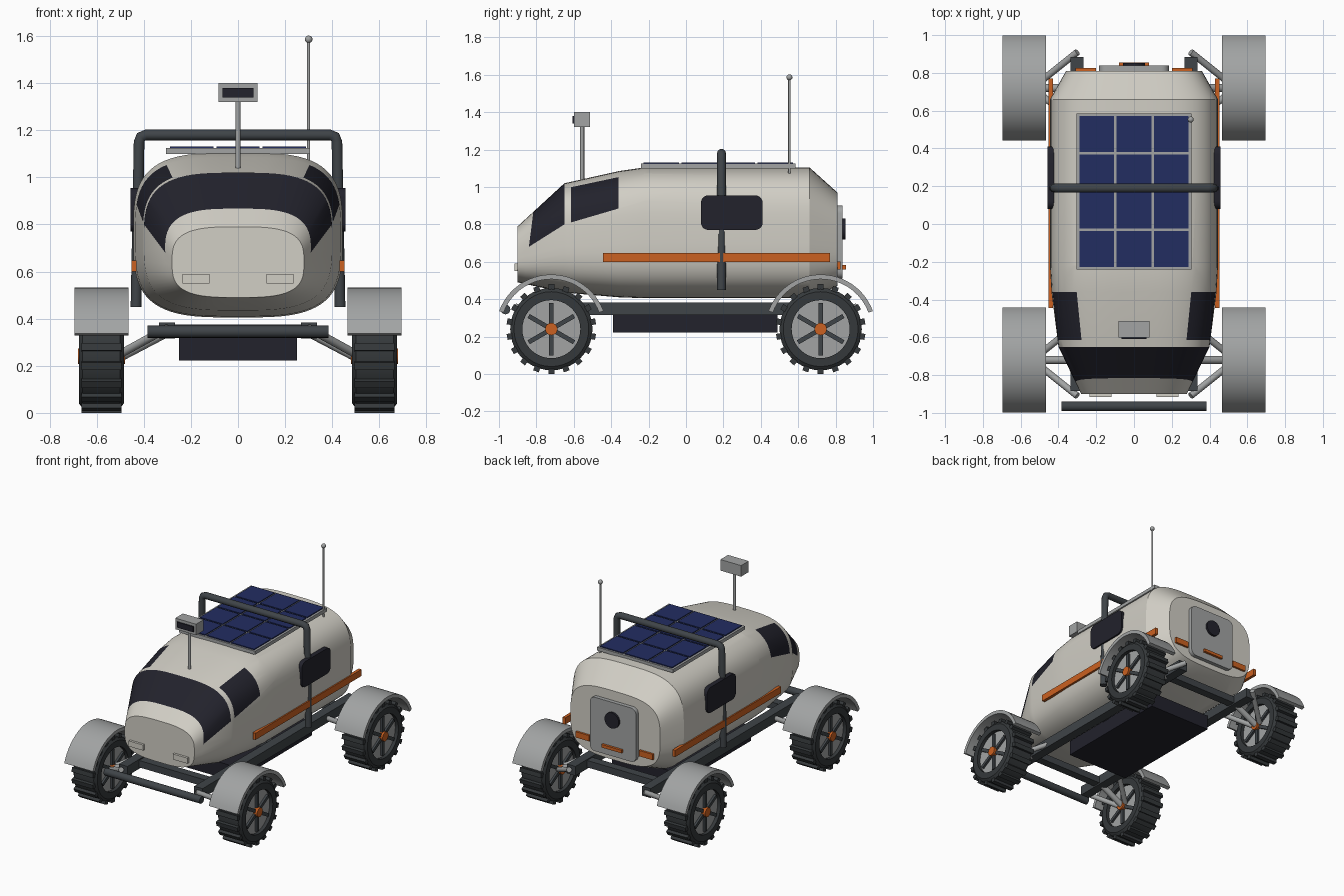
import bpy, bmesh, math
from mathutils import Vector, Matrix

if "Cube" in bpy.data.objects:
    bpy.data.objects.remove(bpy.data.objects["Cube"], do_unlink=True)


def material(name, r, g, b):
    m = bpy.data.materials.new(name)
    m.use_nodes = True
    m.diffuse_color = (r, g, b, 1)
    node = next(n for n in m.node_tree.nodes if n.type == 'BSDF_PRINCIPLED')
    node.inputs["Base Color"].default_value = (r, g, b, 1)
    return m


CREAM = material("cream_paint", .64, .62, .56)
GLASS = material("dark_glass", .016, .016, .025)
METAL = material("light_metal", .36, .37, .37)
FRAME = material("frame_grey", .05, .058, .065)
TYRE = material("tyre_rubber", .035, .04, .043)
ORANGE = material("orange_trim", .6, .12, .015)
SOLAR = material("solar_blue", .016, .026, .12)


def finish(name, bm, *mats, smooth=None, loc=(0, 0, 0)):
    bmesh.ops.recalc_face_normals(bm, faces=bm.faces)
    me = bpy.data.meshes.new(name)
    bm.to_mesh(me)
    bm.free()
    for m in mats:
        me.materials.append(m)
    ob = bpy.data.objects.new(name, me)
    ob.location = loc
    bpy.context.collection.objects.link(ob)
    if smooth:
        bpy.ops.object.select_all(action='DESELECT')
        ob.select_set(True)
        bpy.context.view_layer.objects.active = ob
        bpy.ops.object.shade_smooth_by_angle(angle=math.radians(smooth))
    return ob


def put_box(bm, lo, hi, turn=Matrix()):
    lo, hi = Vector(lo), Vector(hi)
    m = turn @ Matrix.Translation((lo + hi) / 2) @ Matrix.Diagonal((*(hi - lo), 1))
    return bmesh.ops.create_cube(bm, size=1, matrix=m)["verts"]


def box(name, lo, hi, mat, axis=None, radius=0):
    """Box; with an axis, the edges along it are rounded."""
    bm = bmesh.new()
    put_box(bm, lo, hi)
    if radius:
        along = [e for e in bm.edges
                 if abs((e.verts[0].co - e.verts[1].co).normalized()[axis]) > .9]
        bmesh.ops.bevel(bm, geom=along, offset=radius, segments=5, profile=.5, affect='EDGES')
    return finish(name, bm, mat, smooth=30 if radius else None)


def put_tube(bm, a, b, r, sides=12):
    a, b = Vector(a), Vector(b)
    turn = (b - a).to_track_quat('Z', 'Y').to_matrix().to_4x4()
    bmesh.ops.create_cone(bm, cap_ends=True, segments=sides, radius1=r, radius2=r,
                          depth=(b - a).length, matrix=Matrix.Translation((a + b) / 2) @ turn)


def tube(name, a, b, r, mat, sides=16):
    bm = bmesh.new()
    put_tube(bm, a, b, r, sides)
    return finish(name, bm, mat, smooth=40)


def bridge(bm, rings, closed=False):
    pairs = list(zip(rings, rings[1:])) + ([(rings[-1], rings[0])] if closed else [])
    for p, q in pairs:
        for i in range(len(p)):
            j = (i + 1) % len(p)
            bm.faces.new((p[i], p[j], q[j], q[i]))


# Cabin: rounded sections lofted along y (y, half width, bottom, top, squareness)
stations = [(-.9, .28, .49, .79, 3.2), (-.65, .40, .435, 1.02, 3.3), (-.36, .437, .41, 1.085, 3.4),
            (-.22, .445, .405, 1.105, 3.4), (.66, .445, .405, 1.105, 3.4), (.81, .36, .47, .97, 3.4)]
SIDES = 72
bm = bmesh.new()
rings = []
for y, w, lo, hi, n in stations:
    ring = []
    for i in range(SIDES):
        a = math.tau * (i + .5) / SIDES
        c, s = math.cos(a), math.sin(a)
        px = math.copysign(abs(c) ** (2 / n), c) * w
        pz = math.copysign(abs(s) ** (2 / n), s) * (hi - lo) / 2
        ring.append(bm.verts.new((px, y, (lo + hi) / 2 + pz)))
    rings.append(ring)
bridge(bm, rings)
bm.faces.new(rings[0])
bm.faces.new(rings[-1])


# Windscreen and quarter windows: cut the skin along the borders, then colour
def cut(p, q):
    d = Vector((0, q[0] - p[0], q[1] - p[1]))
    bmesh.ops.bisect_plane(bm, geom=bm.verts[:] + bm.edges[:] + bm.faces[:], dist=1e-5,
                           plane_co=(0, *p), plane_no=d.cross(Vector((1, 0, 0))))


def height(y, p, q):
    return p[1] + (q[1] - p[1]) * (y - p[0]) / (q[0] - p[0])


front_lo, front_hi = (-.84, .68), (-.815, .875)
sill_mid, sill_back = (-.65, .80), (-.36, .885)
cut(front_lo, front_hi)
cut(front_lo, sill_mid)
cut(sill_mid, sill_back)
cut((-.615, 0), (-.615, 1))
for f in bm.faces:
    c = f.calc_center_median()
    if c.y < -.65:
        edge = -.84 + (c.z - .68) * .025 / .195
        glass = c.y > edge and c.z > height(c.y, front_lo, sill_mid)
    else:
        roof_x = .31 + (c.y + .36) * .14
        glass = -.615 < c.y < -.36 and c.z > height(c.y, sill_mid, sill_back) and abs(c.x) > roof_x
    f.material_index = int(glass)
finish("cabin", bm, CREAM, GLASS, smooth=25)

# Cabin sides, headlights and tail lamps
for s, side in ((1, "left"), (-1, "right")):
    def span(a, b):
        return min(s * a, s * b), max(s * a, s * b)
    a, b = span(.415, .457)
    box(side + "_window", (a, .08, .77), (b, .41, .955), GLASS, 0, .04)
    a, b = span(.43, .452)
    box(side + "_stripe", (a, -.445, .60), (b, .77, .648), ORANGE)
    a, b = span(.12, .235)
    box(side + "_headlight", (a, -.917, .55), (b, -.89, .59), CREAM)
    a, b = span(.2, .31)
    box(side + "_tail_lamp", (a, .8, .56), (b, .825, .602), ORANGE)
    a, b = span(.268, .335)
    box(side + "_chassis_rail", (a, -.885, .315), (b, .885, .383), FRAME)

# Rear hatch
box("rear_hatch", (-.185, .8, .51), (.185, .838, .9), METAL, 1, .04)
tube("hatch_porthole", (0, .83, .775), (0, .853, .775), .057, GLASS, 32)
box("hatch_handle", (-.08, .83, .56), (.08, .855, .582), ORANGE)

# Chassis
box("battery_box", (-.25, -.39, .222), (.25, .49, .33), GLASS)
for y, end in ((-.72, "front"), (0, "middle"), (.72, "rear")):
    box(end + "_crossmember", (-.29, y - .03, .325), (.29, y + .03, .375), FRAME)
tube("front_bumper", (-.385, -.965, .345), (.385, -.965, .345), .026, FRAME)

# Roll bar
curve = bpy.data.curves.new("roll_bar", 'CURVE')
curve.dimensions = '3D'
curve.bevel_depth = .024
curve.bevel_resolution = 3
curve.use_fill_caps = True
half = [(.433, .45), (.42, 1.15), (.412, 1.172), (.39, 1.18)]
path = [(-x, z) for x, z in half] + half[::-1]
spline = curve.splines.new('POLY')
spline.points.add(len(path) - 1)
for p, (x, z) in zip(spline.points, path):
    p.co = (x, .19, z, 1)
curve.materials.append(FRAME)
bpy.context.collection.objects.link(bpy.data.objects.new("roll_bar", curve))

# Solar panel
box("solar_panel_frame", (-.305, -.24, 1.1), (.305, .585, 1.125), METAL)
bm = bmesh.new()
for i in range(3):
    for j in range(4):
        x, y = (i - 1) * .197, .172 + (j - 1.5) * .203
        put_box(bm, (x - .092, y - .095, 1.12), (x + .092, y + .095, 1.132))
finish("solar_cells", bm, SOLAR)

# Camera mast and antenna
tube("camera_mast", (0, -.555, 1.02), (0, -.555, 1.33), .011, METAL)
box("camera_head", (-.083, -.6, 1.32), (.083, -.513, 1.4), METAL)
box("camera_lens", (-.065, -.608, 1.34), (.065, -.599, 1.38), GLASS)
tube("antenna_rod", (.3, .553, 1.05), (.3, .553, 1.58), .0065, METAL)
bm = bmesh.new()
bmesh.ops.create_uvsphere(bm, u_segments=16, v_segments=10, radius=.016,
                          matrix=Matrix.Translation((.3, .553, 1.586)))
finish("antenna_tip", bm, METAL, smooth=60)

# Wheels, fenders and suspension at each corner
profile = [(-.095, .155), (-.095, .2), (-.08, .22), (.08, .22), (.095, .2), (.095, .155)]
for sx, side in ((1, "left"), (-1, "right")):
    for sy, end in ((-1, "front"), (1, "rear")):
        tag = end + "_" + side + "_"
        hub = (sx * .58, sy * .72, .24)

        bm = bmesh.new()
        rings = [[bm.verts.new((x, r * math.cos(math.tau * i / 40), r * math.sin(math.tau * i / 40)))
                  for x, r in profile] for i in range(40)]
        bridge(bm, rings, closed=True)
        for i in range(18):
            put_box(bm, (-.085, -.016, .205), (.085, .016, .24), Matrix.Rotation(math.tau * i / 18, 4, 'X'))
        finish(tag + "tyre", bm, TYRE, smooth=30, loc=hub)

        bm = bmesh.new()
        put_tube(bm, (-.07, 0, 0), (.07, 0, 0), .157, 40)
        finish(tag + "wheel_disc", bm, METAL, smooth=30, loc=hub)
        bm = bmesh.new()
        for i in range(6):
            put_box(bm, (-.085, -.012, .02), (.085, .012, .14), Matrix.Rotation(math.tau * i / 6, 4, 'X'))
        finish(tag + "spokes", bm, FRAME, loc=hub)
        bm = bmesh.new()
        put_tube(bm, (-.1, 0, 0), (.1, 0, 0), .033, 20)
        finish(tag + "hub_cap", bm, ORANGE, smooth=30, loc=hub)

        bm = bmesh.new()
        rings = []
        for i in range(25):
            a = math.radians(20 + 140 * i / 24)
            rings.append([bm.verts.new((x, r * math.cos(a), r * math.sin(a)))
                          for x, r in ((-.115, .272), (-.115, .297), (.115, .297), (.115, .272))])
        bridge(bm, rings)
        bm.faces.new(rings[0])
        bm.faces.new(rings[-1])
        finish(tag + "fender", bm, METAL, smooth=30, loc=(hub[0], hub[1], .235))

        bm = bmesh.new()
        for d in (-1, 1):
            put_tube(bm, (sx * .3, hub[1] + d * .19, .36), (sx * .5, hub[1] + d * .03, .25), .018)
        put_tube(bm, (sx * .3, hub[1], .345), (sx * .5, hub[1], .24), .022)
        finish(tag + "suspension_arms", bm, METAL, smooth=40)
